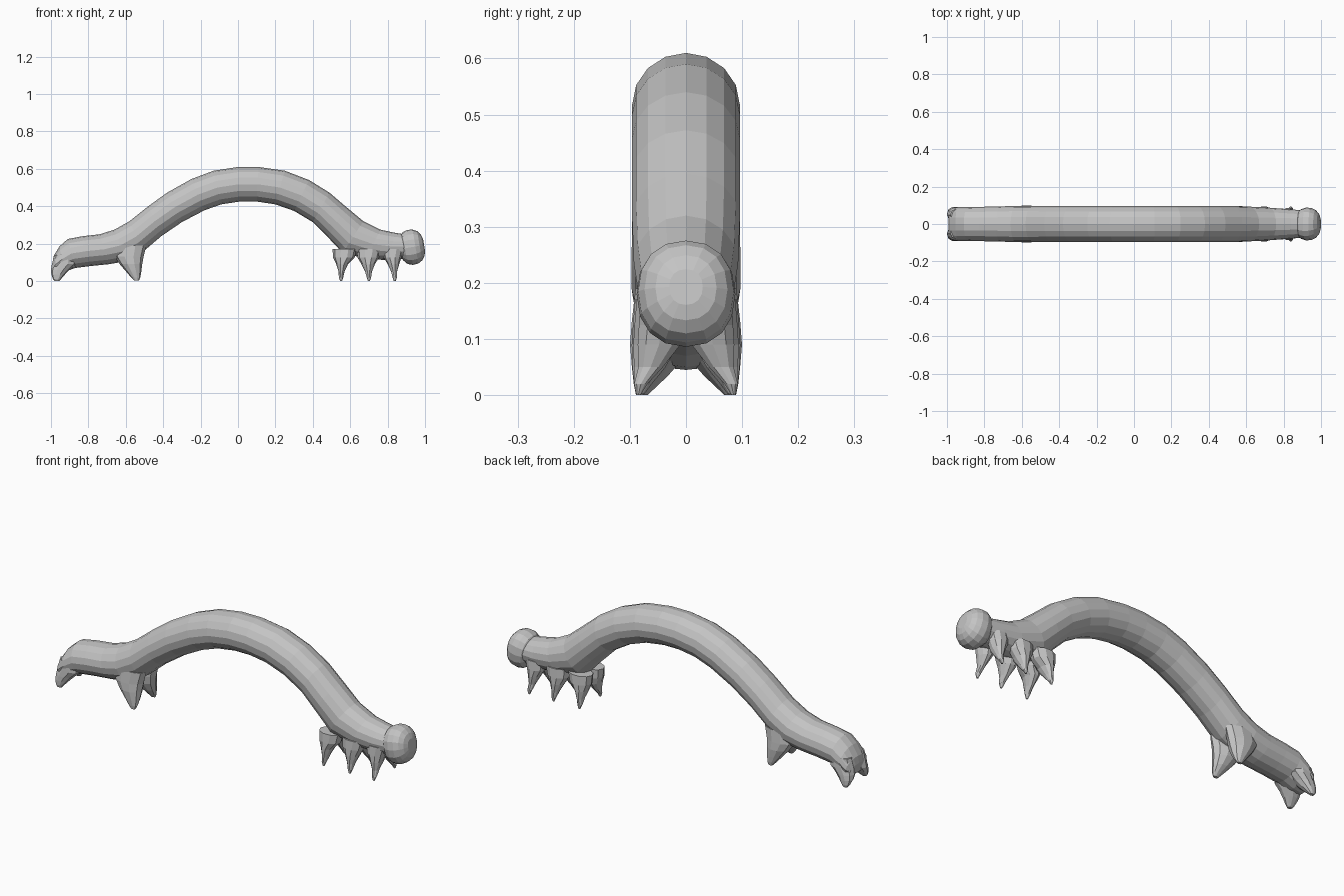
import bpy, bmesh, math
from mathutils import Vector

grey = bpy.data.materials.new("plain grey")
grey.diffuse_color = (0.55, 0.55, 0.55, 1)


def loft(name, rings):
    """Skin a list of point rings and cap both ends."""
    bm = bmesh.new()
    loops = [[bm.verts.new(p) for p in ring] for ring in rings]
    n = len(loops[0])
    for a, b in zip(loops, loops[1:]):
        for i in range(n):
            j = (i + 1) % n
            bm.faces.new((a[i], a[j], b[j], b[i]))
    bm.faces.new(loops[0])
    bm.faces.new(loops[-1])
    bmesh.ops.recalc_face_normals(bm, faces=bm.faces)
    mesh = bpy.data.meshes.new(name)
    bm.to_mesh(mesh)
    bm.free()
    mesh.materials.append(grey)
    obj = bpy.data.objects.new(name, mesh)
    bpy.context.collection.objects.link(obj)
    return obj


def ellipse(centre, u, v, n, power=1.0):
    """Ring around centre along half-axes u and v; power < 1 makes it squarer."""
    def shape(w):
        return math.copysign(abs(w) ** power, w)
    return [centre + u * shape(math.cos(t)) + v * shape(math.sin(t))
            for t in (2 * math.pi * i / n for i in range(n))]


def span_ring(tx, tz, bx, bz, half, n=16, power=1.0):
    """Ring between a top and a bottom point, with a half width in y."""
    top, bottom = Vector((tx, 0, tz)), Vector((bx, 0, bz))
    return ellipse((top + bottom) / 2, (top - bottom) / 2,
                   Vector((0, half, 0)), n, power)


# Arched body: top x, top z, underside x, underside z, half width
sections = [
    (-0.992, 0.10, -0.985, 0.05, 0.07),
    (-0.985, 0.135, -0.96, 0.045, 0.086),
    (-0.955, 0.185, -0.925, 0.05, 0.09),
    (-0.91, 0.225, -0.87, 0.07, 0.091),
    (-0.83, 0.24, -0.79, 0.08, 0.092),
    (-0.74, 0.25, -0.69, 0.09, 0.094),
    (-0.66, 0.275, -0.60, 0.105, 0.097),
    (-0.58, 0.32, -0.51, 0.155, 0.097),
    (-0.48, 0.40, -0.41, 0.24, 0.096),
    (-0.38, 0.472, -0.30, 0.315, 0.096),
    (-0.25, 0.545, -0.18, 0.378, 0.096),
    (-0.13, 0.59, -0.09, 0.41, 0.096),
    (0.00, 0.61, 0.01, 0.425, 0.096),
    (0.11, 0.61, 0.10, 0.425, 0.096),
    (0.25, 0.59, 0.20, 0.41, 0.096),
    (0.38, 0.54, 0.30, 0.375, 0.096),
    (0.49, 0.472, 0.40, 0.315, 0.096),
    (0.58, 0.395, 0.48, 0.235, 0.096),
    (0.67, 0.32, 0.56, 0.15, 0.093),
    (0.76, 0.275, 0.69, 0.118, 0.087),
    (0.84, 0.258, 0.80, 0.112, 0.080),
    (0.89, 0.25, 0.885, 0.118, 0.074),
]
loft("body", [span_ring(*s) for s in sections])

# Rounded head, leaning back at the top
head_axis = Vector((0.985, 0, 0.17))
head_up = Vector((-0.17, 0, 0.985))
head_rings = []
for along, size in [(-0.062, 0.35), (-0.055, 0.65), (-0.035, 0.9), (-0.008, 1.0),
                    (0.022, 0.97), (0.045, 0.84), (0.061, 0.62), (0.069, 0.34)]:
    c = Vector((0.927, 0, 0.181)) + head_axis * along
    head_rings.append(ellipse(c, head_up * 0.095 * size,
                              Vector((0, 0.088 * size, 0)), 16, 0.9))
loft("head", head_rings)


def leg_pair(name, profile, n=10):
    """Mirrored legs; profile rows: z, x min, x max, inner y, outer y."""
    for side, label in ((1, "left"), (-1, "right")):
        rings = []
        for z, x0, x1, y0, y1 in profile:
            rings.append(ellipse(Vector(((x0 + x1) / 2, side * (y0 + y1) / 2, z)),
                                 Vector(((x1 - x0) / 2, 0, 0)),
                                 Vector((0, side * (y1 - y0) / 2, 0)), n))
        loft(f"{label}_{name}", rings)


# Three pairs of pointed front legs: left top, left middle, tip, right middle, right top
for i, (a, b, tip, c, d, wide) in enumerate([
        (0.505, 0.525, 0.551, 0.588, 0.635, 0.099),
        (0.635, 0.66, 0.700, 0.732, 0.765, 0.096),
        (0.775, 0.80, 0.838, 0.862, 0.885, 0.088)]):
    leg_pair(f"front_leg_{i + 1}", [
        (0.17, a, d, 0.0, wide - 0.006),
        (0.125, a + 0.004, d - 0.012, 0.0, wide - 0.002),
        (0.09, b, c, 0.008, wide),
        (0.05, (b + tip) / 2, (c + tip) / 2, 0.04, wide - 0.002),
        (0.02, tip - 0.012, tip + 0.012, 0.068, 0.093),
        (0.0, tip - 0.005, tip + 0.005, 0.081, 0.089)])

# Stout pair behind the arch
leg_pair("middle_leg", [
    (0.19, -0.66, -0.49, 0.01, 0.092),
    (0.13, -0.66, -0.505, 0.005, 0.099),
    (0.09, -0.632, -0.512, 0.012, 0.102),
    (0.05, -0.598, -0.517, 0.035, 0.098),
    (0.02, -0.572, -0.522, 0.06, 0.094),
    (0.002, -0.555, -0.53, 0.074, 0.090)])

# Clasping pair at the tail end
leg_pair("tail_leg", [
    (0.14, -0.982, -0.87, 0.012, 0.086),
    (0.09, -0.995, -0.865, 0.005, 0.09),
    (0.06, -1.0, -0.90, 0.008, 0.092),
    (0.035, -0.998, -0.925, 0.03, 0.092),
    (0.012, -0.990, -0.945, 0.055, 0.090),
    (0.0, -0.980, -0.955, 0.068, 0.086)])
